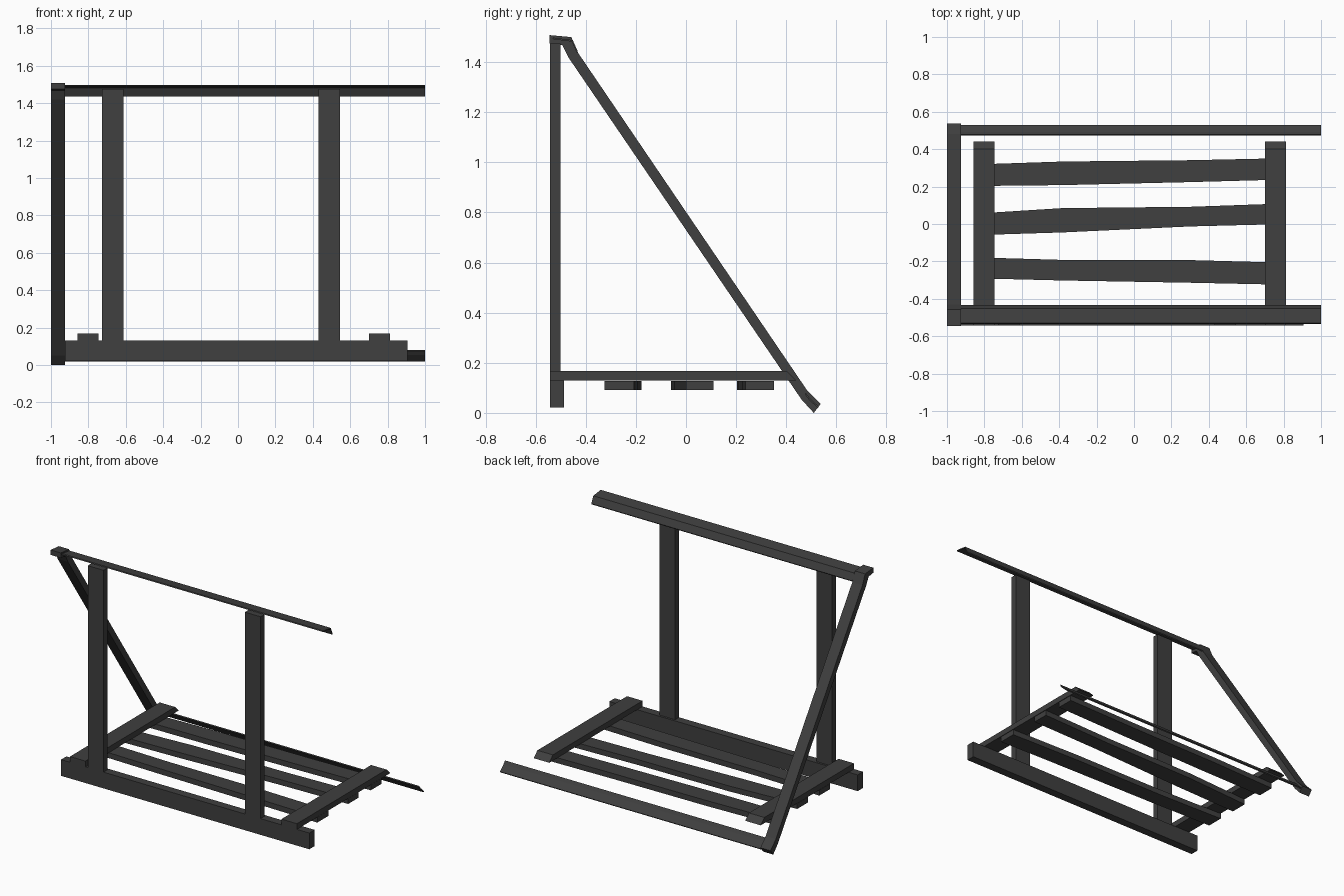
import bpy
import bmesh
from mathutils import Vector

cube = bpy.data.objects.get("Cube")
if cube:
    bpy.data.objects.remove(cube, do_unlink=True)

dark_grey = bpy.data.materials.new("dark_grey")
dark_grey.use_nodes = True
colour = (0.05, 0.05, 0.05, 1)
dark_grey.diffuse_color = colour
dark_grey.node_tree.nodes["Principled BSDF"].inputs["Base Color"].default_value = colour


def prism(name, points, offset):
    """Extrude a flat outline along an offset into a closed solid."""
    bm = bmesh.new()
    face = bm.faces.new([bm.verts.new(p) for p in points])
    extruded = bmesh.ops.extrude_face_region(bm, geom=[face])
    moved = [v for v in extruded["geom"] if isinstance(v, bmesh.types.BMVert)]
    bmesh.ops.translate(bm, verts=moved, vec=Vector(offset))
    # the outline face is kept by the extrusion as the closing cap
    bmesh.ops.recalc_face_normals(bm, faces=bm.faces[:])
    mesh = bpy.data.meshes.new(name)
    bm.to_mesh(mesh)
    bm.free()
    mesh.materials.append(dark_grey)
    obj = bpy.data.objects.new(name, mesh)
    bpy.context.collection.objects.link(obj)
    return obj


def along_x(name, outline, x0, x1):
    return prism(name, [(x0, y, z) for y, z in outline], (x1 - x0, 0, 0))


def box(name, x0, x1, y0, y1, z0, z1):
    return along_x(name, [(y0, z0), (y1, z0), (y1, z1), (y0, z1)], x0, x1)


def bent_strip(name, path, x0, x1, thick=0.006):
    """Thin folded strip following a path in the side plane."""
    under = [(y - thick * 0.6, z - thick) for y, z in reversed(path)]
    return along_x(name, path + under, x0, x1)


# Sloping side rafter with bent ends
along_x("side_rafter", [
    (-0.545, 1.508), (-0.458, 1.5), (-0.43, 1.436), (0.482, 0.092),
    (0.538, 0.036), (0.51, 0.0), (0.462, 0.052), (-0.47, 1.42),
    (-0.494, 1.468), (-0.545, 1.475)], -1.0, -0.925)

# Thin folded rails along the ridge and the rear edge
bent_strip("ridge_rail", [(-0.53, 1.498), (-0.452, 1.488), (-0.432, 1.443)], -0.925, 1.0)
bent_strip("rear_rail", [(0.478, 0.08), (0.493, 0.06), (0.53, 0.025)], -0.925, 1.0)

# Front sill beam and the two posts on it
box("front_beam", -0.925, 0.905, -0.542, -0.486, 0.022, 0.13)
for side, x in (("right", -0.67), ("left", 0.488)):
    box("post_" + side, x - 0.058, x + 0.058, -0.542, -0.5, 0.13, 1.475)

# Cross bearers with slanted rear ends
for side, x in (("right", -0.802), ("left", 0.757)):
    along_x("bearer_" + side,
            [(-0.542, 0.13), (0.44, 0.13), (0.402, 0.168), (-0.542, 0.168)],
            x - 0.057, x + 0.057)

# Slightly crooked floor boards: lower and upper edge at each station
stations = (-0.858, -0.38, 0.3, 0.812)
boards = {
    "floor_board_front": ((-0.29, -0.178), (-0.302, -0.192), (-0.314, -0.193), (-0.325, -0.207)),
    "floor_board_middle": ((-0.06, 0.055), (-0.045, 0.085), (-0.013, 0.092), (0.0, 0.11)),
    "floor_board_rear": ((0.203, 0.318), (0.208, 0.334), (0.224, 0.341), (0.238, 0.352)),
}
for name, edges in boards.items():
    low = [(x, e[0], 0.092) for x, e in zip(stations, edges)]
    high = [(x, e[1], 0.092) for x, e in zip(stations, edges)]
    prism(name, low + high[::-1], (0, 0, 0.036))
